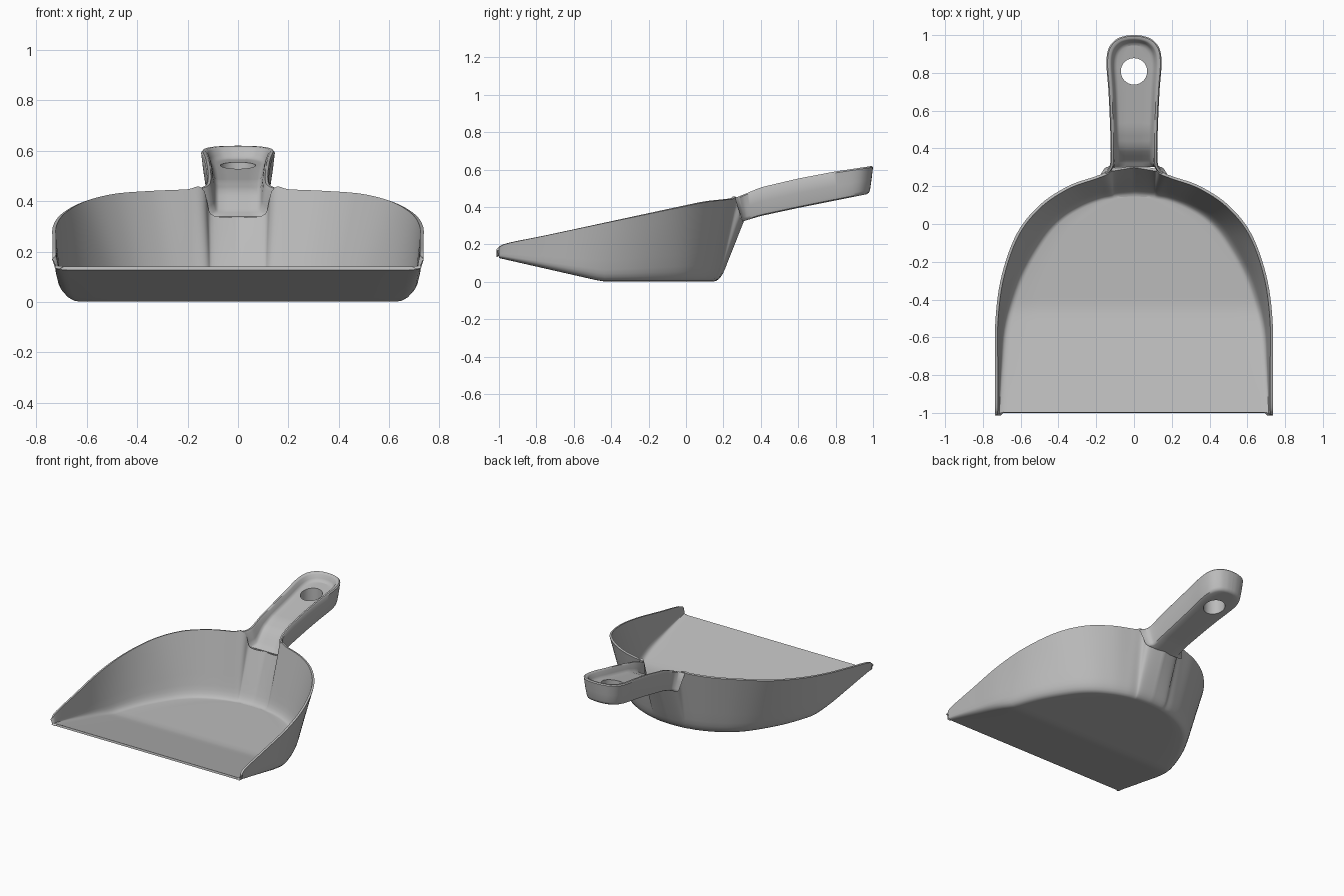
import bpy, bmesh, math
from mathutils import Vector

if "Cube" in bpy.data.objects:
    bpy.data.objects.remove(bpy.data.objects["Cube"], do_unlink=True)

grey = bpy.data.materials.new("grey_plastic")
grey.use_nodes = True
grey.diffuse_color = (0.5, 0.5, 0.5, 1)
grey.node_tree.nodes["Principled BSDF"].inputs["Base Color"].default_value = (0.5, 0.5, 0.5, 1)


def smooth_path(points, steps):
    """Catmull-Rom curve through the points."""
    p = [Vector(q) for q in points]
    p = [p[0]] + p + [p[-1]]
    out = []
    for i in range(1, len(p) - 2):
        a, b, c, d = p[i - 1:i + 3]
        for j in range(steps):
            t = j / steps
            out.append(0.5 * (2 * b + (c - a) * t + (2 * a - 5 * b + 4 * c - d) * t * t
                              + (3 * b - a - 3 * c + d) * t ** 3))
    return out + [p[-1]]


def lerp_table(table, y):
    """Height read from a short (y, z) profile."""
    if y <= table[0][0]:
        return table[0][1]
    for (y0, z0), (y1, z1) in zip(table, table[1:]):
        if y <= y1:
            return z0 + (z1 - z0) * (y - y0) / (y1 - y0)
    return table[-1][1]


def loft(name, rows, closed=False):
    """Skin rows of cross-section points."""
    bm = bmesh.new()
    grid = [[bm.verts.new(co) for co in row] for row in rows]
    n = len(rows[0])
    for r0, r1 in zip(grid, grid[1:]):
        for c in range(n if closed else n - 1):
            d = (c + 1) % n
            bm.faces.new((r0[c], r0[d], r1[d], r1[c]))
    if closed:
        bm.faces.new(grid[0])
    bmesh.ops.remove_doubles(bm, verts=bm.verts, dist=0.0004)
    if closed:
        bmesh.ops.holes_fill(bm, edges=bm.edges, sides=0)
        bmesh.ops.recalc_face_normals(bm, faces=bm.faces)
    mesh = bpy.data.meshes.new(name)
    bm.to_mesh(mesh)
    bm.free()
    mesh.materials.append(grey)
    ob = bpy.data.objects.new(name, mesh)
    bpy.context.collection.objects.link(ob)
    return ob


def finish(ob, angle):
    bpy.ops.object.select_all(action='DESELECT')
    ob.select_set(True)
    bpy.context.view_layer.objects.active = ob
    for mod in list(ob.modifiers):
        bpy.ops.object.modifier_apply(modifier=mod.name)
    bpy.ops.object.shade_smooth_by_angle(angle=math.radians(angle))


# Pan: rim x, y, z paired with floor edge x, y, from front corner to back centre
pan_edge = [
    (.735, -1, .165, .722, -1), (.735, -.97, .2, .722, -.97),
    (.735, -.75, .247, .715, -.75), (.733, -.5, .3, .697, -.52),
    (.7, -.27, .348, .62, -.27), (.62, -.05, .394, .5, -.06),
    (.5, .1, .425, .4, .05), (.35, .2, .437, .29, .118),
    (.21, .25, .443, .19, .157), (.15, .273, .448, .13, .17),
    (.115, .292, .345, .1, .176), (0, .312, .33, 0, .182)]


def floor_z(y):
    return .002 + .125 * max(0, (-.45 - y) / .55)


pan_rows = []
for x, y, z, fx, fy in smooth_path(pan_edge, 6):
    rim, foot = Vector((x, y, z)), Vector((fx, fy, floor_z(fy)))
    wall = foot + (rim - foot) * .2
    inner_y = fy - .06 * max(0, fy + .4)
    inner = Vector((fx * .93, inner_y, floor_z(inner_y)))
    half = [rim.lerp(wall, t / 5) for t in range(5)]
    for i in range(6):                      # rounded corner from wall to floor
        t = i / 5
        half.append(wall * (1 - t) ** 2 + foot * 2 * t * (1 - t) + inner * t * t)
    floor = [Vector((inner.x * k / 5, inner.y, inner.z)) for k in range(4, -5, -1)]
    right = [Vector((-p.x, p.y, p.z)) for p in half]
    pan_rows.append(right + [Vector((-p.x, p.y, p.z)) for p in floor] + half[::-1])

pan = loft("pan", pan_rows)
shell = pan.modifiers.new("thickness", 'SOLIDIFY')
shell.thickness = .014
shell.offset = 1
finish(pan, 40)

# Handle: half outline flaring into the pan, with top, underside and channel heights
outline = [(.175, .262), (.14, .288), (.124, .34), (.126, .5), (.135, .7), (.146, .85),
           (.134, .93), (.095, .977), (.045, .996), (0, 1)]
top = [(.26, .447), (.4, .505), (.6, .552), (.8, .59), (1, .62)]
under = [(.3, .322), (.4, .352), (.6, .395), (.8, .435), (1, .475)]
channel = [(.3, .338), (.33, .36), (.4, .44), (.5, .48), (.8, .54), (1, .575)]
# Cross-section: width factor, inset, base profile, fraction up to the top
section = [(0, .05, channel, 0), (.5, .05, channel, 0), (1, .055, channel, 0),
           (1, .043, channel, .08), (1, .034, channel, .35), (1, .026, channel, .85),
           (1, .018, channel, 1), (1, .006, channel, 1), (1, 0, under, .95),
           (1, .008, under, .5), (1, .016, under, .14), (1, .021, under, .04),
           (1, .034, under, 0), (.5, .034, under, 0), (0, .034, under, 0)]

handle_rows = []
for x, y in smooth_path([p + (0,) for p in outline], 6) and \
        [(p.x, p.y) for p in smooth_path([q + (0,) for q in outline], 6)]:
    half = []
    for k, inset, base, up in section:
        px = k * x * (1 - inset / .14)
        py = y - inset * max(0, (y - .8) / .2)
        py += .04 * (1 - up) * max(0, (.34 - y) / .08)
        low = lerp_table(base, py)
        half.append(Vector((px, py, low + (lerp_table(top, py) - low) * up)))
    mirrored = [Vector((-p.x, p.y, p.z)) for p in half[-2:0:-1]]
    handle_rows.append(half + mirrored)

handle = loft("handle", handle_rows, closed=True)

# Hanging hole
bpy.ops.mesh.primitive_cylinder_add(vertices=40, radius=.07, depth=1, location=(0, .808, .5))
cutter = bpy.context.object
cutter.name = "hole_cutter"
cutter.hide_render = True
cut = handle.modifiers.new("hole", 'BOOLEAN')
cut.operation = 'DIFFERENCE'
cut.solver = 'EXACT'
cut.object = cutter
finish(handle, 45)
bpy.data.objects.remove(cutter, do_unlink=True)
